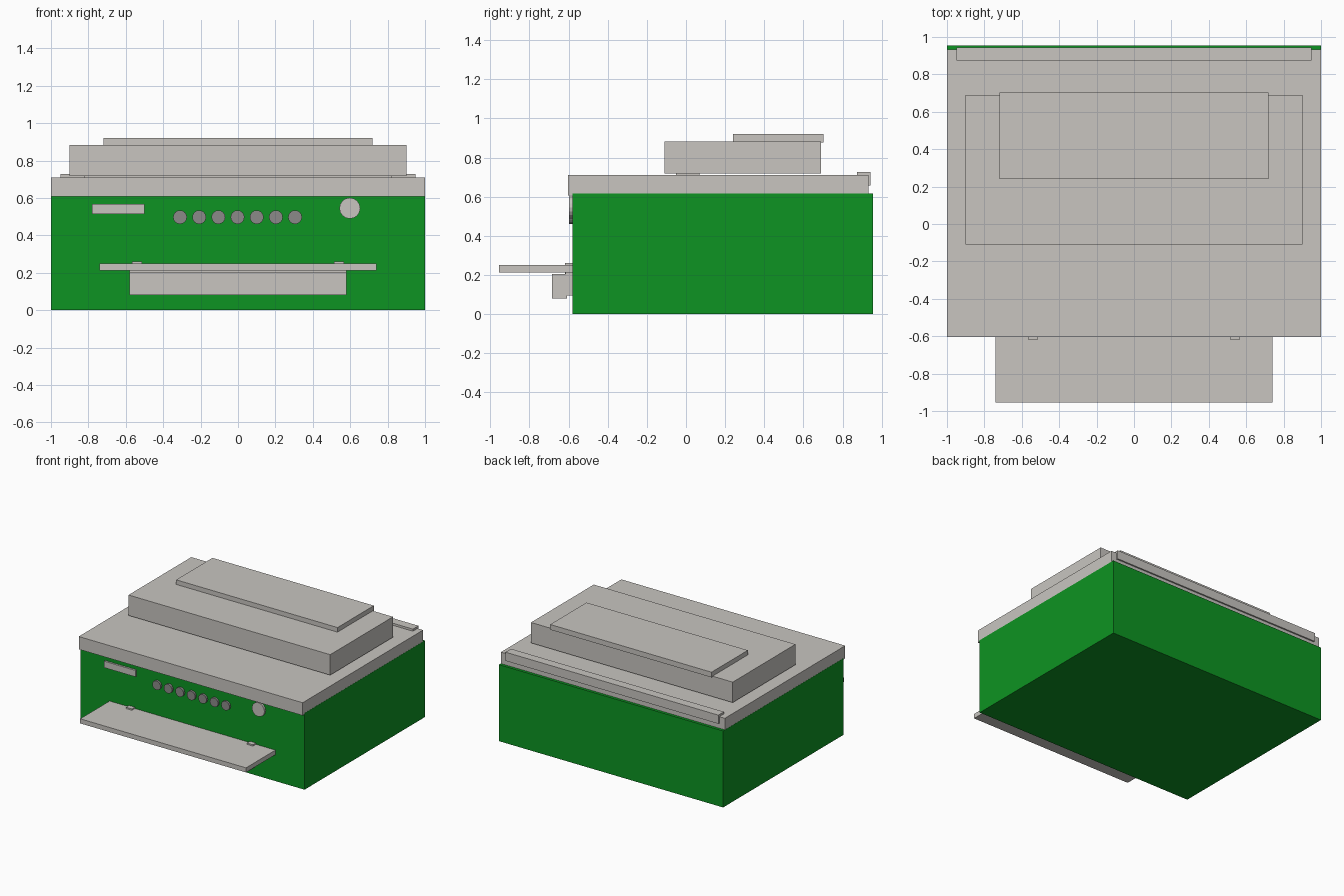
import bpy, math

if "Cube" in bpy.data.objects:
    bpy.data.objects.remove(bpy.data.objects["Cube"])


def material(name, color):
    m = bpy.data.materials.new(name)
    m.diffuse_color = (*color, 1)
    m.use_nodes = True
    m.node_tree.nodes["Principled BSDF"].inputs["Base Color"].default_value = m.diffuse_color
    return m


GREEN = material("green", (0.004, 0.296, 0.016))
LIGHT = material("light grey", (0.578, 0.558, 0.527))
DARK = material("dark grey", (0.26, 0.255, 0.25))


def box(name, x, y, z, mat):
    """Box from (min, max) ranges."""
    bpy.ops.mesh.primitive_cube_add(size=1, location=[sum(r) / 2 for r in (x, y, z)])
    o = bpy.context.object
    o.scale = [r[1] - r[0] for r in (x, y, z)]
    bpy.ops.object.transform_apply(location=False, rotation=False, scale=True)
    o.name = name
    o.data.materials.append(mat)
    return o


def disc(name, x, z, radius, y, mat, sides=16):
    """Round control facing forward."""
    bpy.ops.mesh.primitive_cylinder_add(vertices=sides, radius=radius, depth=y[1] - y[0],
                                        location=(x, sum(y) / 2, z),
                                        rotation=(math.pi / 2, 0, 0))
    o = bpy.context.object
    o.name = name
    o.data.materials.append(mat)
    return o


# Main casing and lid
box("body", (-1, 1), (-0.58, 0.955), (0, 0.617), GREEN)
box("lid", (-0.999, 0.999), (-0.603, 0.932), (0.607, 0.71), LIGHT)

# Raised cover on the lid
box("cover_foot", (-0.82, 0.82), (-0.05, 0.07), (0.705, 0.72), LIGHT)
box("cover", (-0.9, 0.9), (-0.11, 0.69), (0.718, 0.883), LIGHT)
box("cover_plate", (-0.72, 0.72), (0.24, 0.703), (0.878, 0.92), LIGHT)

# Hinge wrapping the back edge of the lid
box("hinge_top", (-0.95, 0.95), (0.873, 0.944), (0.70, 0.727), LIGHT)
box("hinge_back", (-0.95, 0.95), (0.92, 0.944), (0.657, 0.715), LIGHT)

# Paper shelf and front tray
box("shelf", (-0.74, 0.74), (-0.955, -0.57), (0.213, 0.25), LIGHT)
box("tray_mount", (-0.58, 0.58), (-0.615, -0.57), (0.095, 0.22), LIGHT)
box("tray_front", (-0.58, 0.58), (-0.684, -0.607), (0.08, 0.205), LIGHT)
for s in (-1, 1):
    x = s * 0.54
    box("shelf_clip", (x - 0.026, x + 0.026), (-0.618, -0.57), (0.2, 0.261), LIGHT)

# Control panel: display, button row, large knob
box("display", (-0.78, -0.5), (-0.595, -0.57), (0.515, 0.567), LIGHT)
for i in range(7):
    disc("button", -0.31 + i * 0.1025, 0.497, 0.037, (-0.597, -0.57), DARK)
disc("knob", 0.598, 0.545, 0.056, (-0.597, -0.57), LIGHT)
